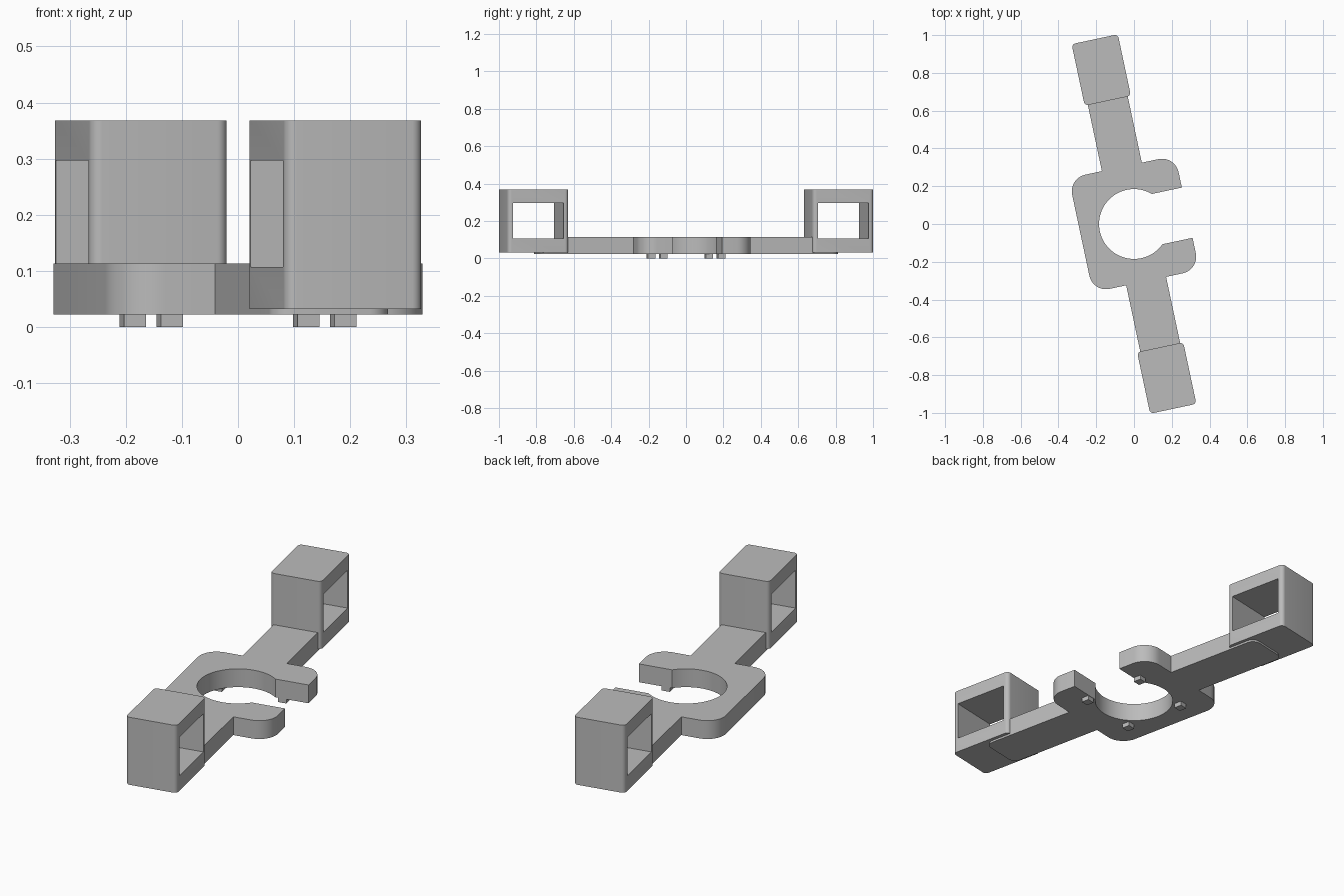
import bpy, bmesh, math
from mathutils import Matrix, Vector

if "Cube" in bpy.data.objects:
    bpy.data.objects.remove(bpy.data.objects["Cube"])

TURN = Matrix.Rotation(math.radians(12), 4, 'Z')   # whole bracket is turned
CLAMP_X, CLAMP_Y, HOLE_R, SLOT = 0.288, 0.309, 0.185, 0.136
ARM_X, BOX_X, BOX_IN, BOX_OUT = 0.108, 0.125, 0.667, 1.0
Z0, Z1 = 0.022, 0.113

grey = bpy.data.materials.new("plain grey")
grey.use_nodes = True
colour = (0.5, 0.5, 0.5, 1)
grey.diffuse_color = colour
grey.node_tree.nodes["Principled BSDF"].inputs["Base Color"].default_value = colour


def arc(cx, cy, r, a0, a1, n=10):
    """Points along an arc, angles in degrees."""
    steps = [math.radians(a0 + (a1 - a0) * i / n) for i in range(n + 1)]
    return [(cx + r * math.cos(a), cy + r * math.sin(a)) for a in steps]


def rounded_rect(x0, x1, y0, y1, r, n=8):
    return (arc(x1 - r, y1 - r, r, 0, 90, n) + arc(x0 + r, y1 - r, r, 90, 180, n)
            + arc(x0 + r, y0 + r, r, 180, 270, n) + arc(x1 - r, y0 + r, r, 270, 360, n))


def prism(name, outline, z0, z1):
    """Extrude a flat outline upward into a solid."""
    bm = bmesh.new()
    face = bm.faces.new([bm.verts.new((x, y, z0)) for x, y in outline])
    top = bmesh.ops.extrude_face_region(bm, geom=[face])["geom"]
    verts = [v for v in top if isinstance(v, bmesh.types.BMVert)]
    bmesh.ops.translate(bm, verts=verts, vec=Vector((0, 0, z1 - z0)))
    bmesh.ops.recalc_face_normals(bm, faces=bm.faces)
    mesh = bpy.data.meshes.new(name)
    bm.to_mesh(mesh)
    bm.free()
    mesh.materials.append(grey)
    obj = bpy.data.objects.new(name, mesh)
    bpy.context.collection.objects.link(obj)
    obj.matrix_world = TURN
    return obj


def smooth(obj):
    bpy.ops.object.select_all(action='DESELECT')
    obj.select_set(True)
    bpy.context.view_layer.objects.active = obj
    bpy.ops.object.shade_smooth_by_angle(angle=math.radians(30))


# Open clamp with both arms: back half of the outline, then its mirror
r = 0.09
jaw = math.degrees(math.asin(SLOT / HOLE_R))
half = arc(0, 0, HOLE_R, 180, jaw, 32)
half += [(CLAMP_X, SLOT)]
half += arc(CLAMP_X - r, CLAMP_Y - r, r, 0, 90)
half += [(ARM_X, CLAMP_Y), (ARM_X, BOX_IN + 0.015),
         (-ARM_X, BOX_IN + 0.015), (-ARM_X, CLAMP_Y)]
half += arc(-CLAMP_X + r, CLAMP_Y - r, r, 90, 180)
# The two halves meet along the back wall of the ring
wall = [(x, -y) for x, y in half[1:]]
smooth(prism("clamp_and_arms", half[1:] + wall[::-1] + [half[0]], Z0, Z1))

# End boxes with a side-to-side window, and the arm's lip under each
for name, s in (("front", -1), ("back", 1)):
    lo, hi = sorted((s * BOX_IN, s * BOX_OUT))
    box = prism(name + "_box", rounded_rect(-BOX_X, BOX_X, lo, hi, 0.02), 0.032, 0.368)
    wall_t = 0.028
    cutter = prism("window_cutter",
                   [(-0.3, lo + wall_t), (0.3, lo + wall_t),
                    (0.3, hi - wall_t), (-0.3, hi - wall_t)], 0.107, 0.297)
    cut = box.modifiers.new("window", 'BOOLEAN')
    cut.operation, cut.solver, cut.object = 'DIFFERENCE', 'EXACT', cutter
    bpy.context.view_layer.update()
    graph = bpy.context.evaluated_depsgraph_get()
    box.data = bpy.data.meshes.new_from_object(box.evaluated_get(graph))
    box.modifiers.clear()
    bpy.data.objects.remove(cutter)
    smooth(box)

    e = 0.04
    inner = BOX_IN + 0.015
    lip = ([(ARM_X, inner)] + arc(ARM_X - e, 0.815 - e, e, 0, 90)
           + arc(-ARM_X + e, 0.815 - e, e, 90, 180) + [(-ARM_X, inner)])
    smooth(prism(name + "_arm_lip", [(x, s * y) for x, y in lip], Z0, 0.05))

# Four small square pegs under the clamp
for i, (sx, sy) in enumerate(((1, 1), (-1, 1), (-1, -1), (1, -1))):
    cx, cy, h = 0.158 * sx, 0.158 * sy, 0.02
    prism(f"peg_{i + 1}", [(cx - h, cy - h), (cx + h, cy - h),
                           (cx + h, cy + h), (cx - h, cy + h)], 0, Z0 + 0.01)
